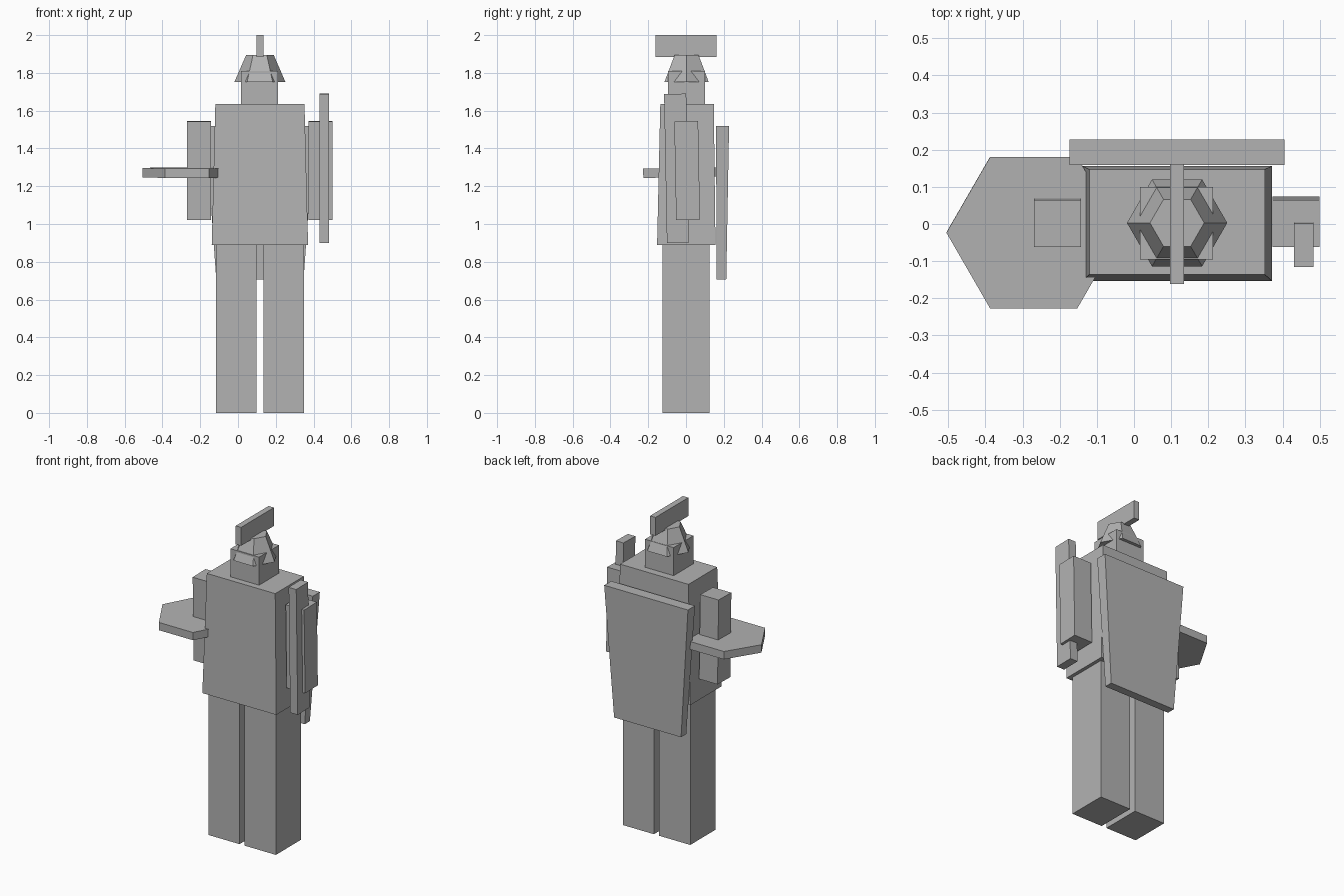
import bpy, bmesh, math

if "Cube" in bpy.data.objects:
    bpy.data.objects.remove(bpy.data.objects["Cube"])

CX = 0.116                    # body centre line
TILT = math.radians(1.1)      # slight lean of arms and gear

grey = bpy.data.materials.new("stone_grey")
grey.diffuse_color = (0.45, 0.45, 0.45, 1)
grey.use_nodes = True
grey.node_tree.nodes["Principled BSDF"].inputs["Base Color"].default_value = grey.diffuse_color


def finish(name, bm):
    bmesh.ops.recalc_face_normals(bm, faces=bm.faces)
    me = bpy.data.meshes.new(name)
    bm.to_mesh(me)
    bm.free()
    ob = bpy.data.objects.new(name, me)
    me.materials.append(grey)
    bpy.context.collection.objects.link(ob)
    return ob


def loft(name, rings):
    """Solid between a bottom and a top ring of points."""
    bm = bmesh.new()
    lo, hi = [[bm.verts.new(p) for p in r] for r in rings]
    n = len(lo)
    bm.faces.new(lo[::-1])
    bm.faces.new(hi)
    for i in range(n):
        j = (i + 1) % n
        bm.faces.new((lo[i], lo[j], hi[j], hi[i]))
    return finish(name, bm)


def rect(x0, x1, y0, y1, z):
    return [(x0, y0, z), (x1, y0, z), (x1, y1, z), (x0, y1, z)]


def hexagon(x, y, z, r):
    return [(x + r * math.cos(k * math.pi / 3), y + r * math.sin(k * math.pi / 3), z)
            for k in range(6)]


def box(name, center, size, tilt=0.0):
    sx, sy, sz = (s / 2 for s in size)
    ob = loft(name, [rect(-sx, sx, -sy, sy, -sz), rect(-sx, sx, -sy, sy, sz)])
    ob.location = center
    ob.rotation_euler.x = tilt
    return ob


# legs and arms
for side, s in (("left", -1), ("right", 1)):
    box(side + "_leg", (CX + s * 0.1255, 0, 0.445), (0.215, 0.25, 0.89))
    box(side + "_arm", (CX - 0.001 + s * 0.321, 0.006, 1.283), (0.127, 0.126, 0.523), TILT)

# torso, wider at the hem
loft("torso", [rect(CX - 0.255, CX + 0.255, -0.153, 0.156, 0.89),
               rect(CX - 0.236, CX + 0.236, -0.136, 0.147, 1.635)])

# cape, wider at the shoulders
loft("cape", [rect(CX - 0.231, CX + 0.231, 0.162, 0.213, 0.705),
              rect(CX - 0.289, CX + 0.289, 0.159, 0.228, 1.52)])

# head, helmet and crest
box("head", (0.114, 0.002, 1.7225), (0.197, 0.196, 0.175))
loft("helmet", [hexagon(0.116, 0.003, 1.752, 0.135), hexagon(0.116, 0.003, 1.895, 0.073)])
box("helmet_crest", (0.116, 0, 1.9425), (0.037, 0.324, 0.115))

# hexagonal shield held flat around the left arm
shield = loft("shield", [hexagon(0, 0, -0.0245, 0.235), hexagon(0, 0, 0.0245, 0.235)])
shield.location = (-0.27, -0.023, 1.272)
shield.rotation_euler.x = TILT

# sword blade beside the right arm
box("sword", (0.457, -0.05, 1.295), (0.052, 0.117, 0.788), TILT)
